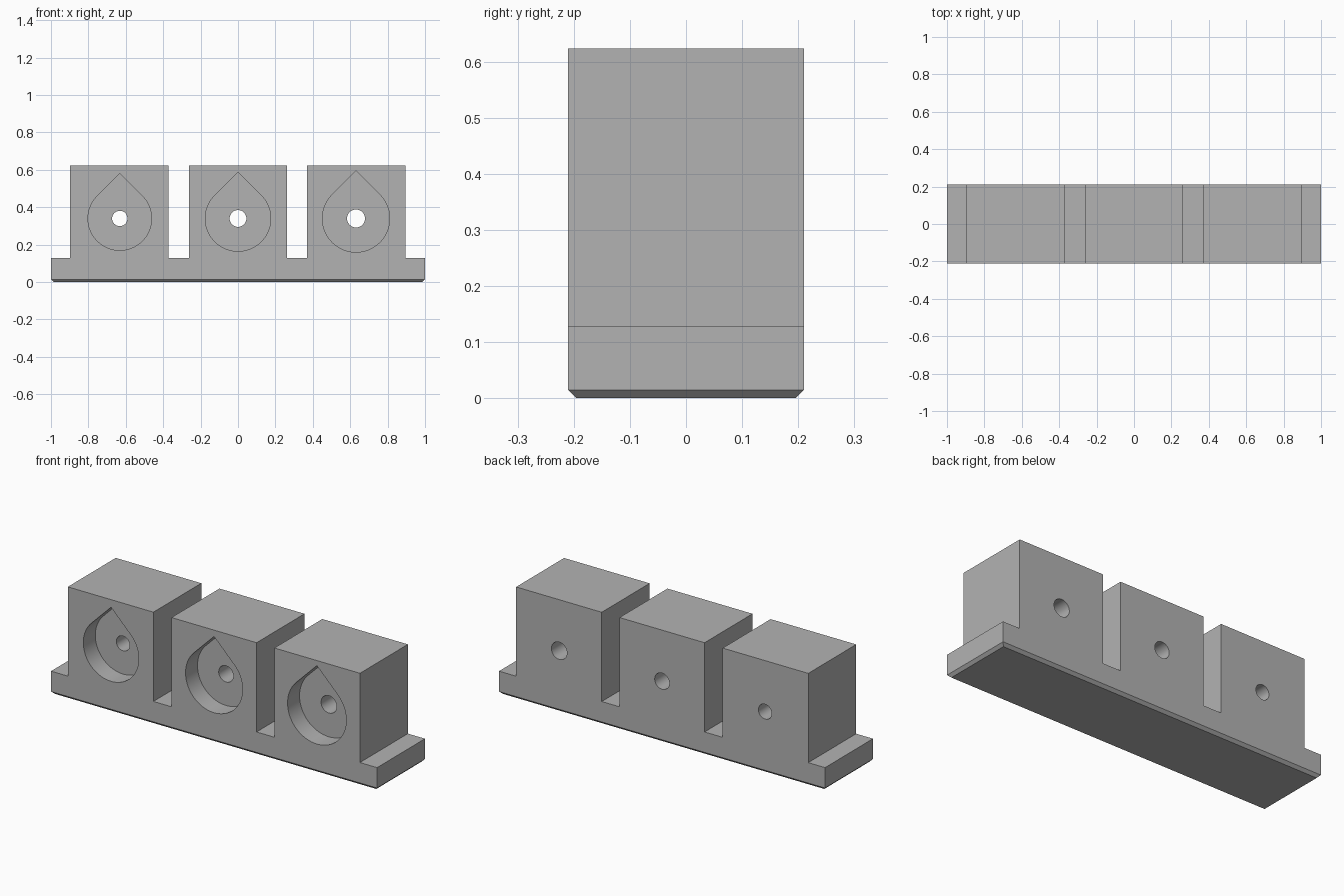
import bpy, bmesh, math

if "Cube" in bpy.data.objects:
    bpy.data.objects.remove(bpy.data.objects["Cube"])

HALF_DEPTH = 0.21
CHAMFER = 0.015
HOLE_Z = 0.34
POCKET_FLOOR_Y = -HALF_DEPTH + 0.105


def extrude_profile(name, points, y0, y1):
    """Extrude an outline of (x, z) points from y0 to y1."""
    bm = bmesh.new()
    face = bm.faces.new([bm.verts.new((x, y0, z)) for x, z in points])
    ext = bmesh.ops.extrude_face_region(bm, geom=[face])
    verts = [v for v in ext["geom"] if isinstance(v, bmesh.types.BMVert)]
    bmesh.ops.translate(bm, verts=verts, vec=(0, y1 - y0, 0))
    bmesh.ops.recalc_face_normals(bm, faces=bm.faces)
    mesh = bpy.data.meshes.new(name)
    bm.to_mesh(mesh)
    bm.free()
    obj = bpy.data.objects.new(name, mesh)
    bpy.context.collection.objects.link(obj)
    return obj


def arc(cx, r, start, end, n):
    return [(cx + r * math.cos(start + (end - start) * i / n),
             HOLE_Z + r * math.sin(start + (end - start) * i / n)) for i in range(n + 1)]


def cut(target, cutter):
    cutter.hide_render = True
    mod = target.modifiers.new("cut", 'BOOLEAN')
    mod.operation = 'DIFFERENCE'
    mod.solver = 'EXACT'
    mod.object = cutter
    bpy.context.view_layer.objects.active = target
    bpy.ops.object.modifier_apply(modifier=mod.name)
    bpy.data.objects.remove(cutter)


# Body outline: base strip with three raised blocks
outline = [(1, 0), (1, 0.128)]
for x0, x1 in ((0.37, 0.895), (-0.261, 0.261), (-0.897, -0.372)):
    outline += [(x1, 0.128), (x1, 0.623), (x0, 0.623), (x0, 0.128)]
outline += [(-1, 0.128), (-1, 0)]
body = extrude_profile("holder_body", outline, -HALF_DEPTH, HALF_DEPTH)

# Chamfer around the underside
bm = bmesh.new()
bm.from_mesh(body.data)
bottom = [e for e in bm.edges if all(v.co.z < 1e-5 for v in e.verts)]
bmesh.ops.bevel(bm, geom=bottom, offset=CHAMFER, segments=1, affect='EDGES')
bm.to_mesh(body.data)
bm.free()

# Teardrop pockets in front, small round holes right through
for cx, r_pocket, r_hole in ((-0.632, 0.17, 0.041), (0, 0.175, 0.045), (0.631, 0.18, 0.048)):
    drop = arc(cx, r_pocket, math.radians(135), math.radians(405), 54)
    drop.append((cx, HOLE_Z + r_pocket * math.sqrt(2)))
    cut(body, extrude_profile("pocket_cutter", drop, -0.3, POCKET_FLOOR_Y))
    ring = arc(cx, r_hole, 0, math.tau, 40)[:-1]
    cut(body, extrude_profile("hole_cutter", ring, -0.3, 0.3))

# Plain grey material
grey = bpy.data.materials.new("grey")
grey.diffuse_color = (0.45, 0.45, 0.45, 1)
grey.use_nodes = True
grey.node_tree.nodes["Principled BSDF"].inputs["Base Color"].default_value = grey.diffuse_color
body.data.materials.clear()
body.data.materials.append(grey)
for p in body.data.polygons:
    p.material_index = 0

bpy.ops.object.select_all(action='DESELECT')
body.select_set(True)
bpy.context.view_layer.objects.active = body
bpy.ops.object.shade_smooth_by_angle(angle=math.radians(30))
